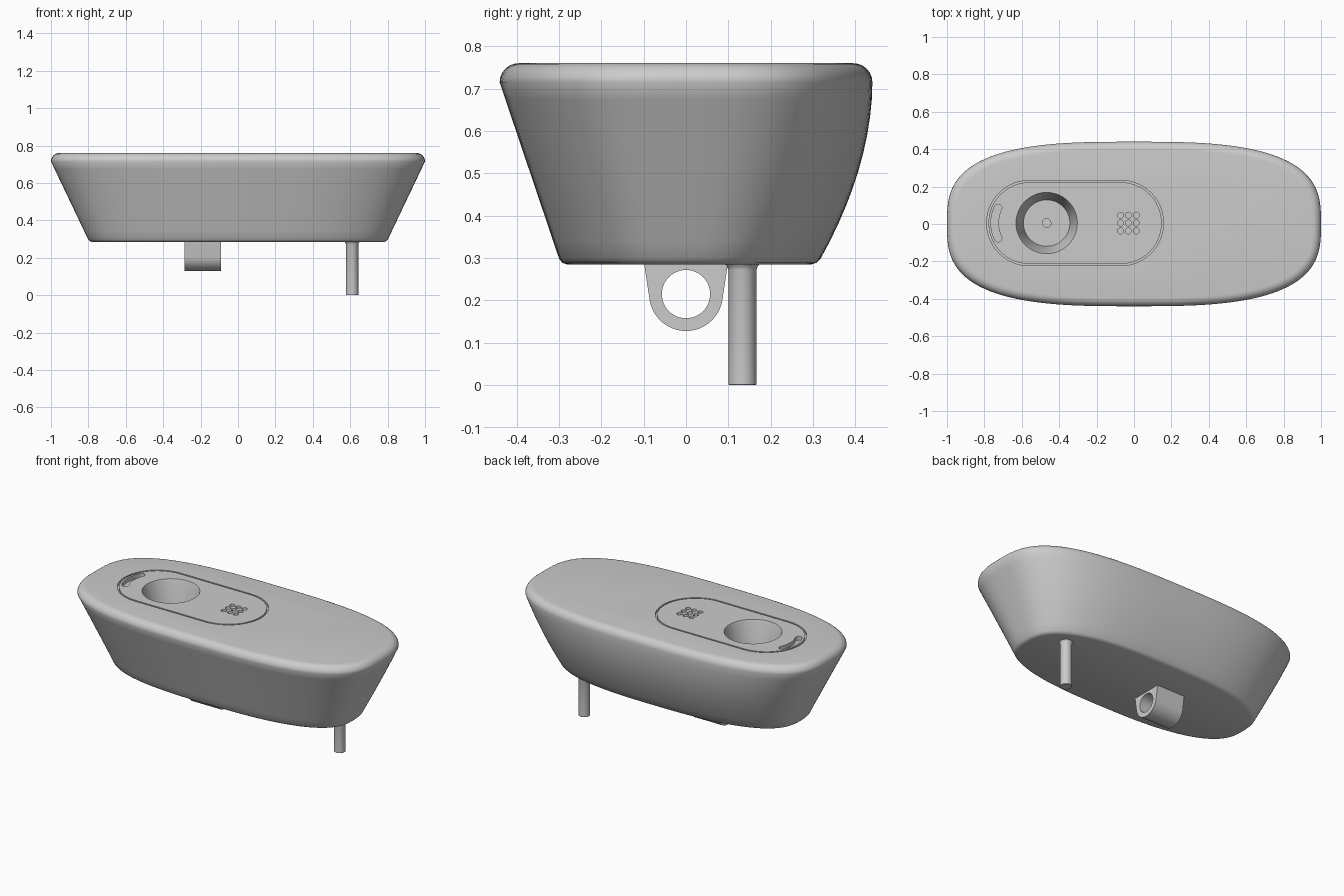
import bpy, bmesh, math
from math import cos, sin, pi, radians

cube = bpy.data.objects.get("Cube")
if cube:
    bpy.data.objects.remove(cube, do_unlink=True)

GREY = (0.6, 0.6, 0.6, 1)
mat = bpy.data.materials.new("neutral grey")
mat.use_nodes = True
mat.diffuse_color = GREY
mat.node_tree.nodes["Principled BSDF"].inputs["Base Color"].default_value = GREY


def loft(name, rings):
    """Skin a list of equal-length closed rings and cap both ends."""
    bm = bmesh.new()
    loops = [[bm.verts.new(p) for p in ring] for ring in rings]
    n = len(loops[0])
    for a, b in zip(loops, loops[1:]):
        for i in range(n):
            j = (i + 1) % n
            bm.faces.new((a[i], a[j], b[j], b[i]))
    bm.faces.new(loops[0])
    bm.faces.new(loops[-1])
    bmesh.ops.recalc_face_normals(bm, faces=bm.faces)
    mesh = bpy.data.meshes.new(name)
    bm.to_mesh(mesh)
    bm.free()
    mesh.materials.append(mat)
    obj = bpy.data.objects.new(name, mesh)
    bpy.context.collection.objects.link(obj)
    return obj


def turned(name, x, y, profile, n=48):
    """Round part from (radius, z) pairs."""
    return loft(name, [[(x + r * cos(2 * pi * i / n), y + r * sin(2 * pi * i / n), z)
                        for i in range(n)] for r, z in profile])


def prism(name, outline, z0, z1):
    return loft(name, [[(x, y, z) for x, y in outline] for z in (z0, z1)])


def arc(cx, cy, r, a0, a1, n=24):
    angles = [radians(a0 + (a1 - a0) * i / n) for i in range(n + 1)]
    return [(cx + r * cos(a), cy + r * sin(a)) for a in angles]


def select(obj):
    bpy.ops.object.select_all(action='DESELECT')
    obj.select_set(True)
    bpy.context.view_layer.objects.active = obj


def cut(obj, cutter):
    mod = obj.modifiers.new("cut", 'BOOLEAN')
    mod.operation = 'DIFFERENCE'
    mod.solver = 'EXACT'
    mod.object = cutter
    select(obj)
    bpy.ops.object.modifier_apply(modifier=mod.name)
    bpy.data.objects.remove(cutter, do_unlink=True)


def smooth(obj, angle=35):
    select(obj)
    bpy.ops.object.shade_smooth_by_angle(angle=radians(angle))


BOTTOM, TOP = 0.285, 0.76
CY = 0.005


# Body: squarish oval sections, straight front, bowed back, rounded rims
def section(z, inset=0.0):
    t = min(1, max(0, (z - BOTTOM) / (0.715 - BOTTOM)))
    half_x = 0.795 + 0.205 * t - inset
    front = 0.295 + 0.145 * t - inset
    back = 0.31 + 0.13 * (1 - (1 - t) ** 1.9) - inset
    power = 2 / (2.7 + 0.3 * t)
    ring = []
    for i in range(128):
        a = 2 * pi * i / 128
        c, s = cos(a), sin(a)
        depth = back if s > 0 else front
        ring.append((half_x * math.copysign(abs(c) ** power, c),
                     depth * math.copysign(abs(s) ** power, s), z))
    return ring


rings = [section(BOTTOM, 0.014), section(BOTTOM + 0.004, 0.004)]
rings += [section(BOTTOM + 0.014 + 0.0416 * i) for i in range(11)]
R = 0.045
rings += [section(TOP - R + R * sin(a), R * (1 - cos(a)))
          for a in [radians(15 * k) for k in range(1, 7)]]
body = loft("body", rings)


# Panel seam: thin stadium-shaped groove
def stadium(r):
    return arc(-0.56, CY, r, 90, 270) + arc(-0.07, CY, r, -90, 90)


seam = prism("seam_cutter", stadium(0.228), TOP - 0.012, TOP + 0.05)
cut(seam, prism("seam_core", stadium(0.218), TOP - 0.1, TOP + 0.1))
cut(body, seam)

# Tapered round well
cut(body, turned("well_cutter", -0.467, CY, [(0.124, 0.56), (0.158, 0.745), (0.164, TOP), (0.166, 0.8)], 64))
cut(body, turned("well_hole_cutter", -0.467, CY, [(0.023, 0.545), (0.023, 0.6)], 24))

# Curved slot with round ends
slot = (arc(-0.56, CY, 0.205, 154, 206)
        + arc(-0.56 + 0.185 * cos(radians(206)), CY + 0.185 * sin(radians(206)), 0.02, 206, 386, 8)[1:-1]
        + arc(-0.56, CY, 0.165, 206, 154)
        + arc(-0.56 + 0.185 * cos(radians(154)), CY + 0.185 * sin(radians(154)), 0.02, -26, 154, 8)[1:-1])
cut(body, prism("slot_cutter", slot, TOP - 0.025, TOP + 0.05))

# Three by three grid of small holes
for i in range(3):
    for j in range(3):
        cut(body, turned("hole_cutter", -0.072 + 0.042 * i, CY + 0.042 * (j - 1),
                         [(0.016, TOP - 0.025), (0.016, TOP + 0.05)], 20))
smooth(body)

# Hanging lug with a round eye through it along x
LUG_Z = 0.215
lug_outline = [(0.1, BOTTOM + 0.01)] + arc(0, LUG_Z, 0.087, -8, -172, 32) + [(-0.1, BOTTOM + 0.01)]
lug = loft("lug", [[(x, y, z) for y, z in lug_outline] for x in (-0.285, -0.09)])
eye = [[(x, y, z) for y, z in arc(0, LUG_Z, 0.057, 0, 352.5, 47)] for x in (-0.4, 0)]
cut(lug, loft("eye_cutter", eye))
smooth(lug)

# Support pin with a small flare under the body
pin = turned("pin", 0.61, 0.133, [(0.031, 0), (0.033, 0.002), (0.033, 0.272),
                                  (0.036, 0.28), (0.042, BOTTOM + 0.002)])
smooth(pin)
